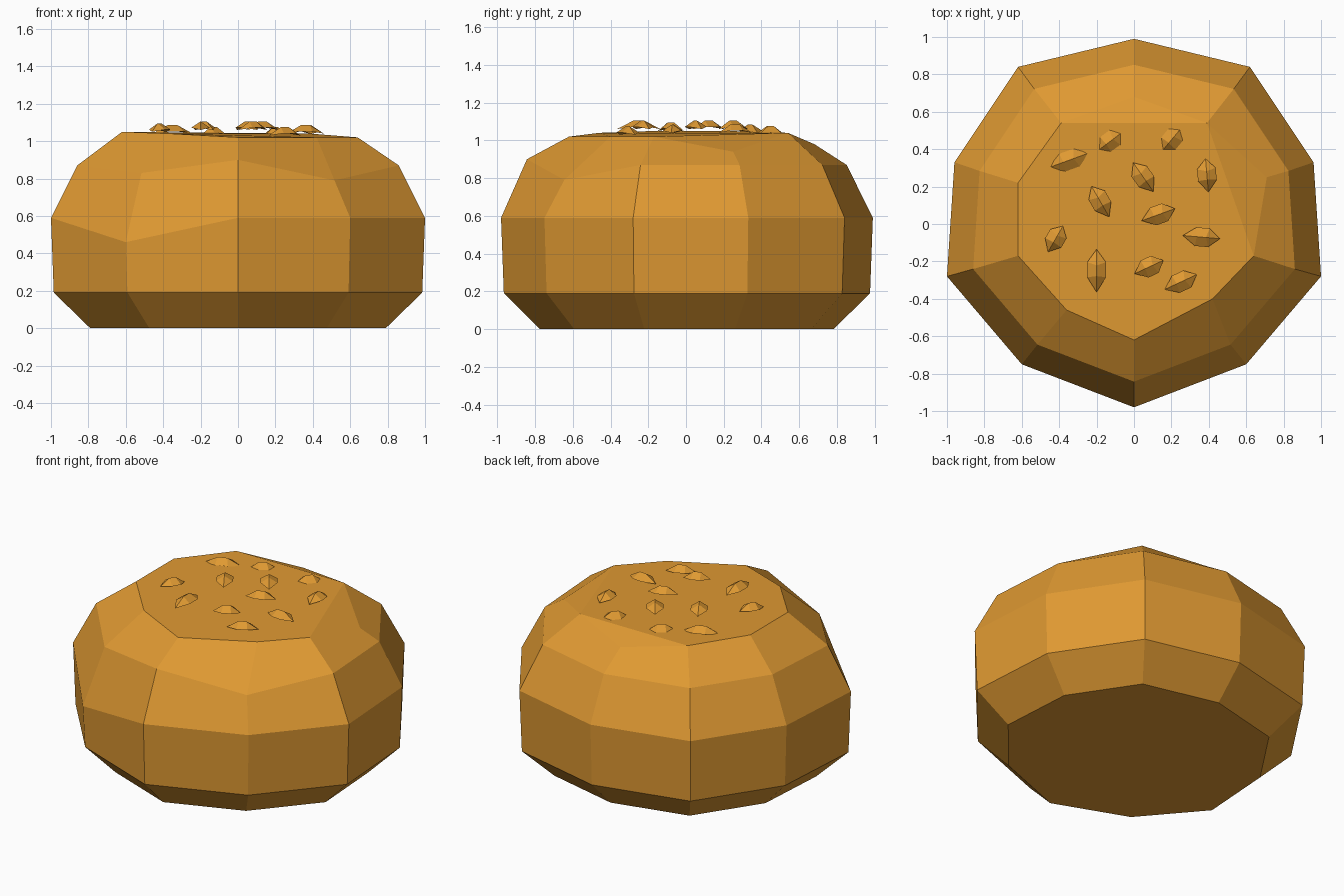
import bpy, bmesh
from math import radians, cos, sin

cube = bpy.data.objects.get("Cube")
if cube:
    bpy.data.objects.remove(cube, do_unlink=True)


def make_material(name, colour):
    mat = bpy.data.materials.new(name)
    mat.use_nodes = True
    mat.diffuse_color = colour
    shader = next(n for n in mat.node_tree.nodes if n.type == "BSDF_PRINCIPLED")
    shader.inputs["Base Color"].default_value = colour
    return mat


crust = make_material("golden_crust", (0.74, 0.32, 0.032, 1))


def finish(bm, name):
    bmesh.ops.recalc_face_normals(bm, faces=bm.faces)
    mesh = bpy.data.meshes.new(name)
    bm.to_mesh(mesh)
    bm.free()
    mesh.materials.append(crust)
    obj = bpy.data.objects.new(name, mesh)
    bpy.context.collection.objects.link(obj)
    return obj


# Ten-sided outline, front point first, going round by the model's left side
half = [(0.6, -0.75), (1, -0.28), (0.96, 0.33), (0.62, 0.84)]
outline = [(0, -0.98)] + half + [(0, 0.99)] + [(-x, y) for x, y in reversed(half)]

# Uneven rim of the flattened crown, in the same order
crown = [(0, -0.62, 1.02), (0.42, -0.4, 1.02), (0.64, -0.17, 1.02), (0.71, 0.25, 0.94),
         (0.39, 0.54, 1.04), (0, 0.68, 0.98), (-0.39, 0.54, 1.04), (-0.62, 0.22, 1.05),
         (-0.62, -0.17, 1.05), (-0.36, -0.46, 1.04)]

# Bun: stacked rings, a few corners pushed out of line for a hand-shaped look
rings = [(0.79, 0), (0.985, 0.19), (1, 0.59), (0.86, 0.87)]
heights = {(2, 9): 0.46, (3, 0): 0.9, (3, 1): 0.79, (3, 9): 0.83}
bm = bmesh.new()
loops = []
for level, (scale, z) in enumerate(rings):
    loops.append([bm.verts.new((x * scale, y * scale, heights.get((level, i), z)))
                  for i, (x, y) in enumerate(outline)])
loops.append([bm.verts.new(p) for p in crown])
for low, high in zip(loops, loops[1:]):
    for i in range(len(low)):
        j = (i + 1) % len(low)
        bm.faces.new((low[i], low[j], high[j], high[i]))
bm.faces.new(loops[0])

# Crown: two drooping corners cut off as triangles, the rest one flat face
top = loops[-1]
for corner in (3, 5):
    bm.faces.new(top[corner - 1:corner + 2])
bm.faces.new([v for i, v in enumerate(top) if i not in (3, 5)])
finish(bm, "bun")


# Seeds: thin faceted lozenges with a short ridge, hovering on the crown
def make_seed(name, x, y, z, angle, length):
    a, w = length / 2, 0.05
    rim = [(-a, 0, 0), (-a * 0.3, -w, 0.012), (a * 0.4, -w, 0.012),
           (a, 0, 0), (a * 0.4, w, 0.012), (-a * 0.3, w, 0.012)]
    ridge = [(-a * 0.25, 0, 0.045), (a * 0.25, 0, 0.045)]
    c, s = cos(radians(angle)), sin(radians(angle))
    bm = bmesh.new()
    vs = [bm.verts.new((x + px * c - py * s, y + px * s + py * c, z + pz))
          for px, py, pz in rim + ridge]
    for face in ((0, 1, 6), (1, 2, 7, 6), (2, 3, 7), (3, 4, 7), (4, 5, 6, 7), (5, 0, 6),
                 (0, 5, 1), (1, 5, 4, 2), (2, 4, 3)):
        bm.faces.new([vs[i] for i in face])
    return finish(bm, name)


seeds = [(-0.35, 0.34, 1.04, 20, 0.23), (-0.13, 0.44, 1.03, 37, 0.18),
         (0.2, 0.45, 1.03, 50, 0.17), (0.05, 0.25, 1.06, 125, 0.19),
         (0.39, 0.26, 1.04, 95, 0.18), (-0.18, 0.12, 1.06, 120, 0.19),
         (0.13, 0.05, 1.06, 20, 0.19), (-0.42, -0.08, 1.05, 60, 0.16),
         (-0.2, -0.25, 1.06, 90, 0.23), (0.08, -0.23, 1.06, 25, 0.17),
         (0.25, -0.31, 1.03, 25, 0.19), (0.36, -0.07, 1.04, -5, 0.2)]
for number, seed in enumerate(seeds, 1):
    make_seed(f"seed_{number}", *seed)
